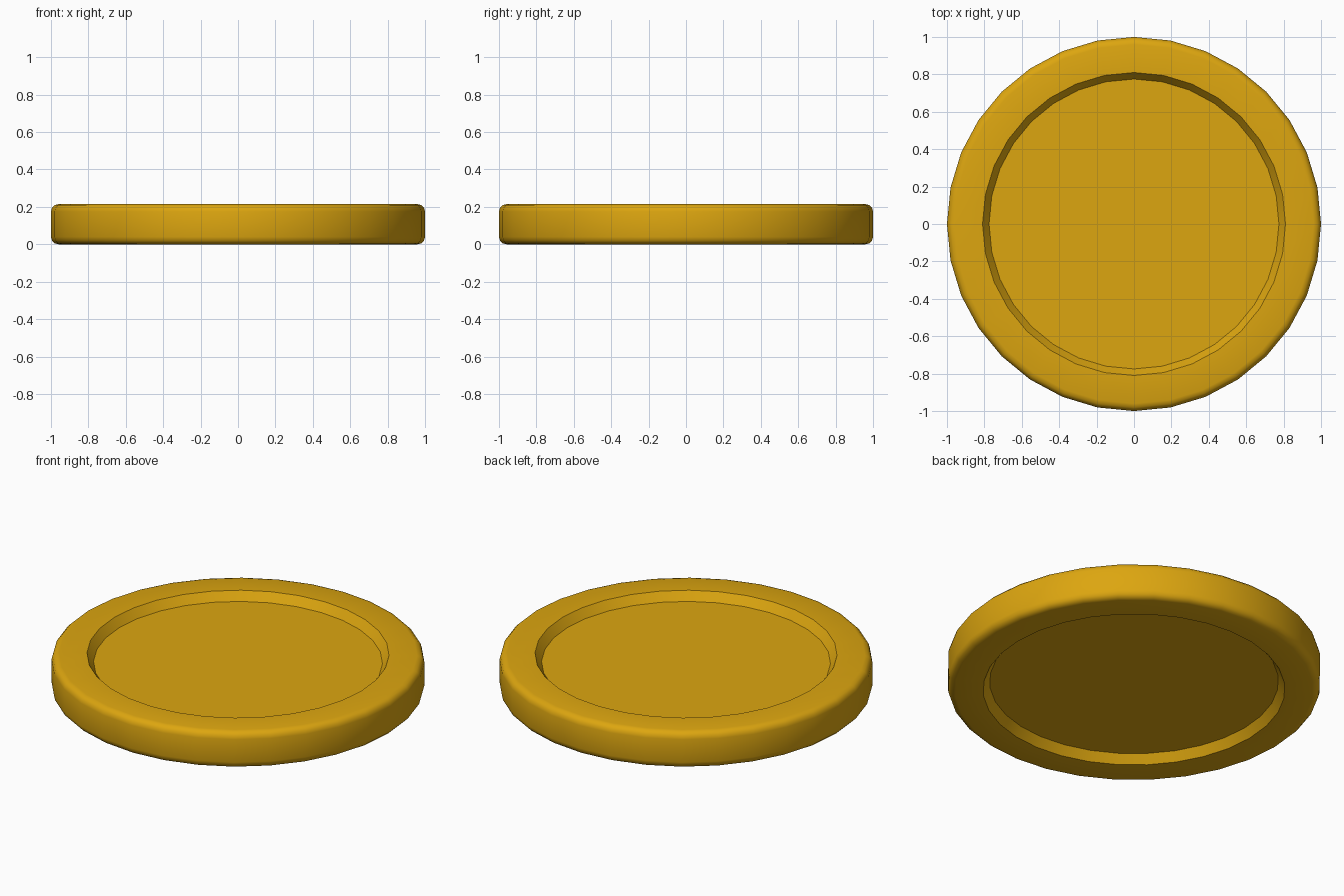
import bpy, bmesh
from math import pi, sin, cos

if "Cube" in bpy.data.objects:
    bpy.data.objects.remove(bpy.data.objects["Cube"])

SIDES = 32
HEIGHT = 0.215
BEVEL = 0.04
DEPTH = 0.05

# Upper half of the profile: recessed floor, sloped wall, rim, rounded edge
half = [(0.775, HEIGHT - DEPTH), (0.81, HEIGHT)]
for i in range(4):
    a = pi / 2 * (1 - i / 3)
    half.append((1 - BEVEL + BEVEL * cos(a), HEIGHT - BEVEL + BEVEL * sin(a)))
# Mirror it for the underside
profile = half + [(r, HEIGHT - z) for r, z in reversed(half)]

# Revolve the profile into rings
bm = bmesh.new()
rings = [[bm.verts.new((r * cos(2 * pi * k / SIDES), r * sin(2 * pi * k / SIDES), z))
          for k in range(SIDES)] for r, z in profile]
for a, b in zip(rings, rings[1:]):
    for k in range(SIDES):
        n = (k + 1) % SIDES
        bm.faces.new((a[k], b[k], b[n], a[n]))

# Flat recessed floors on both sides
bm.faces.new(rings[0])
bm.faces.new(rings[-1][::-1])
bmesh.ops.recalc_face_normals(bm, faces=bm.faces)

mesh = bpy.data.meshes.new("coin")
bm.to_mesh(mesh)
bm.free()
coin = bpy.data.objects.new("coin", mesh)
bpy.context.collection.objects.link(coin)

# Gold colour
gold = bpy.data.materials.new("gold")
gold.diffuse_color = (0.72, 0.38, 0.005, 1)
gold.use_nodes = True
gold.node_tree.nodes["Principled BSDF"].inputs["Base Color"].default_value = gold.diffuse_color
mesh.materials.append(gold)

# Smooth rounded edge, crisp recess edges
bpy.context.view_layer.objects.active = coin
coin.select_set(True)
bpy.ops.object.shade_smooth_by_angle(angle=0.7)
